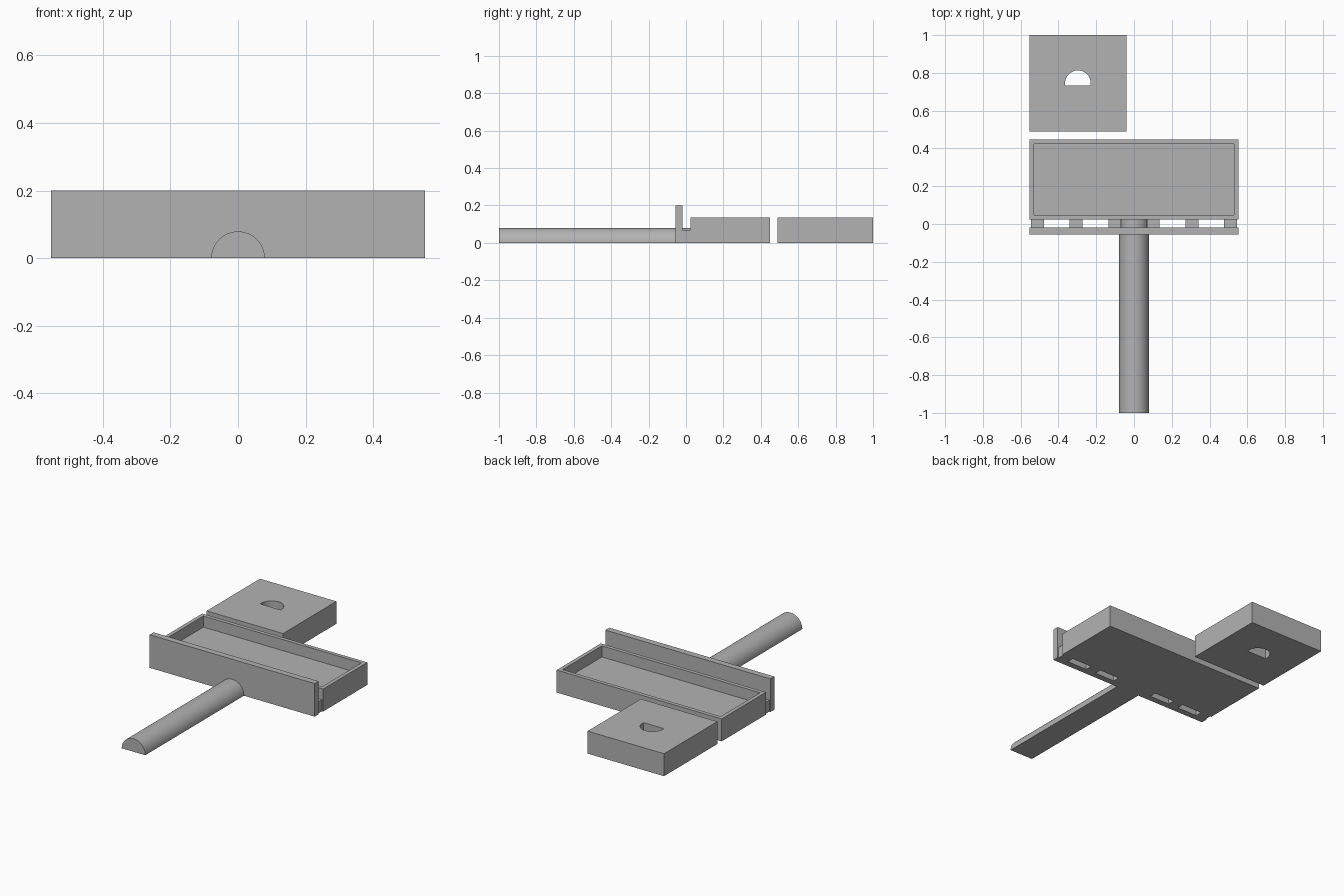
import bpy, bmesh
from math import cos, sin, pi
from mathutils import Vector

cube = bpy.data.objects.get("Cube")
if cube:
    bpy.data.objects.remove(cube)

grey = bpy.data.materials.new("plain_grey")
grey.use_nodes = True
grey.diffuse_color = (0.45, 0.45, 0.45, 1)
grey.node_tree.nodes["Principled BSDF"].inputs["Base Color"].default_value = (0.45, 0.45, 0.45, 1)


def finish(bm, name):
    bmesh.ops.recalc_face_normals(bm, faces=bm.faces)
    mesh = bpy.data.meshes.new(name)
    bm.to_mesh(mesh)
    bm.free()
    mesh.materials.append(grey)
    obj = bpy.data.objects.new(name, mesh)
    bpy.context.collection.objects.link(obj)
    return obj


def box_mesh(x, y, z):
    bm = bmesh.new()
    bmesh.ops.create_cube(bm, size=1)
    for v in bm.verts:
        v.co = [a + (c + 0.5) * (b - a) for c, (a, b) in zip(v.co, (x, y, z))]
    return bm


def box(name, x, y, z):
    return finish(box_mesh(x, y, z), name)


def prism(name, points, push):
    bm = bmesh.new()
    face = bm.faces.new([bm.verts.new(p) for p in points])
    ext = bmesh.ops.extrude_face_region(bm, geom=[face], use_keep_orig=True)
    moved = [g for g in ext["geom"] if isinstance(g, bmesh.types.BMVert)]
    bmesh.ops.translate(bm, verts=moved, vec=Vector(push))
    return finish(bm, name)


def half_disc(r, steps=32):
    return [(r * cos(pi * i / steps), r * sin(pi * i / steps)) for i in range(steps + 1)]


# Shallow tray with a recessed top
WIDTH, TALL = 0.553, 0.136
FRONT, BACK = 0.025, 0.448
bm = box_mesh((-WIDTH, WIDTH), (FRONT, BACK), (0, TALL))
bm.normal_update()
top = [f for f in bm.faces if f.normal.z > 0.9]
bmesh.ops.inset_region(bm, faces=top, thickness=0.033)
hollow = bmesh.ops.extrude_face_region(bm, geom=top)
bmesh.ops.delete(bm, geom=top, context="FACES_ONLY")
floor = [g for g in hollow["geom"] if isinstance(g, bmesh.types.BMVert)]
bmesh.ops.translate(bm, verts=floor, vec=(0, 0, -0.067))
finish(bm, "tray")

# Upright guard plate
PLATE = (-0.056, -0.018)
box("guard_plate", (-WIDTH, WIDTH), PLATE, (0, 0.2))

# Spacers bridging plate and tray
for i in range(6):
    cx = (i - 2.5) * 0.2045
    box(f"spacer_{i + 1}", (cx - 0.034, cx + 0.034), (PLATE[1], FRONT), (0, 0.07))

# Half-round handle
handle = prism("handle", [(x, -1, z) for x, z in half_disc(0.079)], (0, 1 + FRONT, 0))
bpy.context.view_layer.objects.active = handle
handle.select_set(True)
bpy.ops.object.shade_smooth_by_angle(angle=0.6)
handle.select_set(False)

# Separate square block with a D-shaped through hole
block = box("block", (-WIDTH, -0.041), (0.49, 1), (0, TALL))
cx, cy, r = -0.297, 0.745, 0.068
outline = [(cx + x, cy + y, -0.1) for x, y in half_disc(r)]
outline += [(cx - r, cy - 0.012, -0.1), (cx + r, cy - 0.012, -0.1)]
cutter = prism("hole_cutter", outline, (0, 0, 0.4))
cutter.hide_render = True
cutter.hide_set(True)
cut = block.modifiers.new("hole", "BOOLEAN")
cut.object = cutter
cut.operation = "DIFFERENCE"
cut.solver = "EXACT"
bpy.context.view_layer.objects.active = block
bpy.ops.object.modifier_apply(modifier=cut.name)
bpy.data.objects.remove(cutter)
